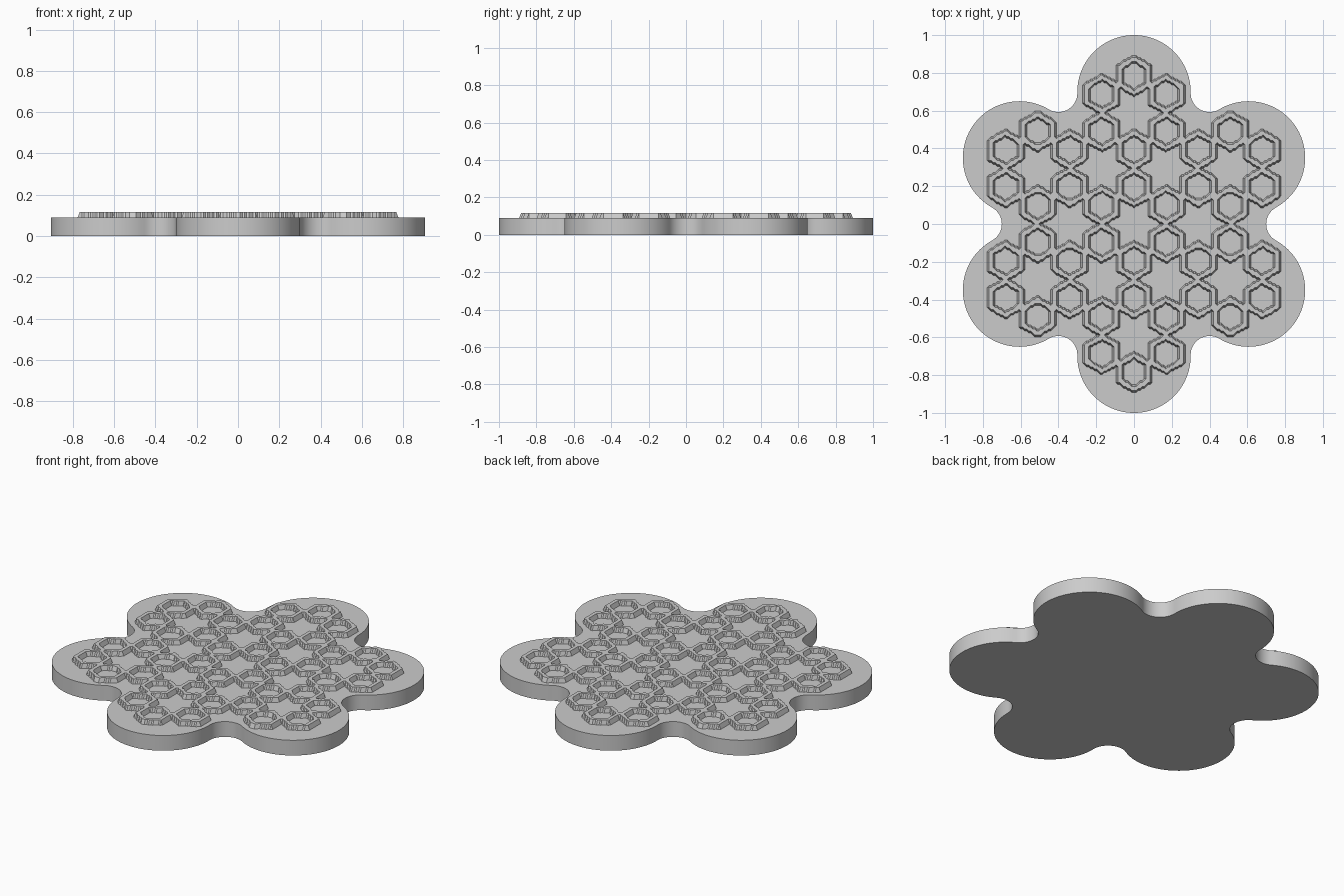
import bpy
import bmesh
from math import cos, sin, pi, radians, sqrt

cube = bpy.data.objects.get("Cube")
if cube:
    bpy.data.objects.remove(cube, do_unlink=True)

BASE_TOP = 0.09
RELIEF_TOP = 0.116
SPACING = 0.34             # distance between neighbouring star openings
HEX_IN, HEX_OUT = 0.072, 0.107
PITCH = 0.0105             # step of the relief grid

grey = bpy.data.materials.new("light grey")
grey.use_nodes = True
grey.diffuse_color = (0.6, 0.6, 0.6, 1)
grey.node_tree.nodes["Principled BSDF"].inputs["Base Color"].default_value = (0.6, 0.6, 0.6, 1)


def add_object(name, bm):
    mesh = bpy.data.meshes.new(name)
    bm.to_mesh(mesh)
    bm.free()
    mesh.materials.append(grey)
    obj = bpy.data.objects.new(name, mesh)
    bpy.context.collection.objects.link(obj)
    return obj


def arc(dist, direction, radius, start, end, steps):
    """Points on an arc whose centre lies at a distance and direction from the origin."""
    cx, cy = dist * cos(direction), dist * sin(direction)
    angles = [direction + start + (end - start) * i / steps for i in range(steps + 1)]
    return [(cx + radius * cos(a), cy + radius * sin(a)) for a in angles]


# Flower-shaped slab: six round lobes joined by concave fillets
outline = []
for k in range(6):
    a = radians(60 * k)
    outline += arc(0.8, a, 0.1, radians(241), radians(119), 16)[1:-1]
    outline += arc(0.7, a + pi / 6, 0.3, radians(-91), radians(91), 48)
bm = bmesh.new()
bottom = bm.faces.new([bm.verts.new((x, y, 0)) for x, y in outline])
top = bmesh.ops.extrude_face_region(bm, geom=[bottom], use_keep_orig=True)["geom"]
bmesh.ops.translate(bm, vec=(0, 0, BASE_TOP),
                    verts=[g for g in top if isinstance(g, bmesh.types.BMVert)])
bmesh.ops.recalc_face_normals(bm, faces=bm.faces)
slab = add_object("flower_slab", bm)
bpy.context.view_layer.objects.active = slab
slab.select_set(True)
bpy.ops.object.shade_smooth_by_angle(angle=radians(30))
slab.select_set(False)

# Hexagon centres: six around each star opening of a triangular lattice
hexes = set()
for i in range(-3, 4):
    for j in range(-3, 4):
        sx, sy = SPACING * (i + j / 2), SPACING * j * sqrt(3) / 2
        if sx * sx + sy * sy < (1.8 * SPACING) ** 2:
            for k in range(6):
                a = radians(30 + 60 * k)
                r = SPACING / sqrt(3)
                hexes.add((round(sx + r * cos(a), 4), round(sy + r * sin(a), 4)))

AXES = [(cos(radians(d)), sin(radians(d))) for d in (0, 60, 120)]


def hex_distance(x, y):
    """Corner radius of the smallest upright hexagon reaching the point."""
    return max(abs(x * ax + y * ay) for ax, ay in AXES) / cos(pi / 6)


def is_raised(x, y):
    near = [hex_distance(x - hx, y - hy) for hx, hy in hexes
            if abs(x - hx) < 0.13 and abs(y - hy) < 0.13]
    return bool(near) and HEX_IN <= min(near) < HEX_OUT


# Raised honeycomb relief, stepped along its sloped edges
nx, ny = 156, 180
bm = bmesh.new()
bmesh.ops.create_grid(bm, x_segments=nx, y_segments=ny, size=1)
for v in bm.verts:
    v.co.x *= nx * PITCH / 2
    v.co.y *= ny * PITCH / 2
    v.co.z = RELIEF_TOP if is_raised(v.co.x, v.co.y) else BASE_TOP
middle = (BASE_TOP + RELIEF_TOP) / 2
flat = [f for f in bm.faces if all(v.co.z < middle for v in f.verts)]
bmesh.ops.delete(bm, geom=flat, context='FACES')
bmesh.ops.triangulate(bm, faces=bm.faces)
add_object("honeycomb_relief", bm)
